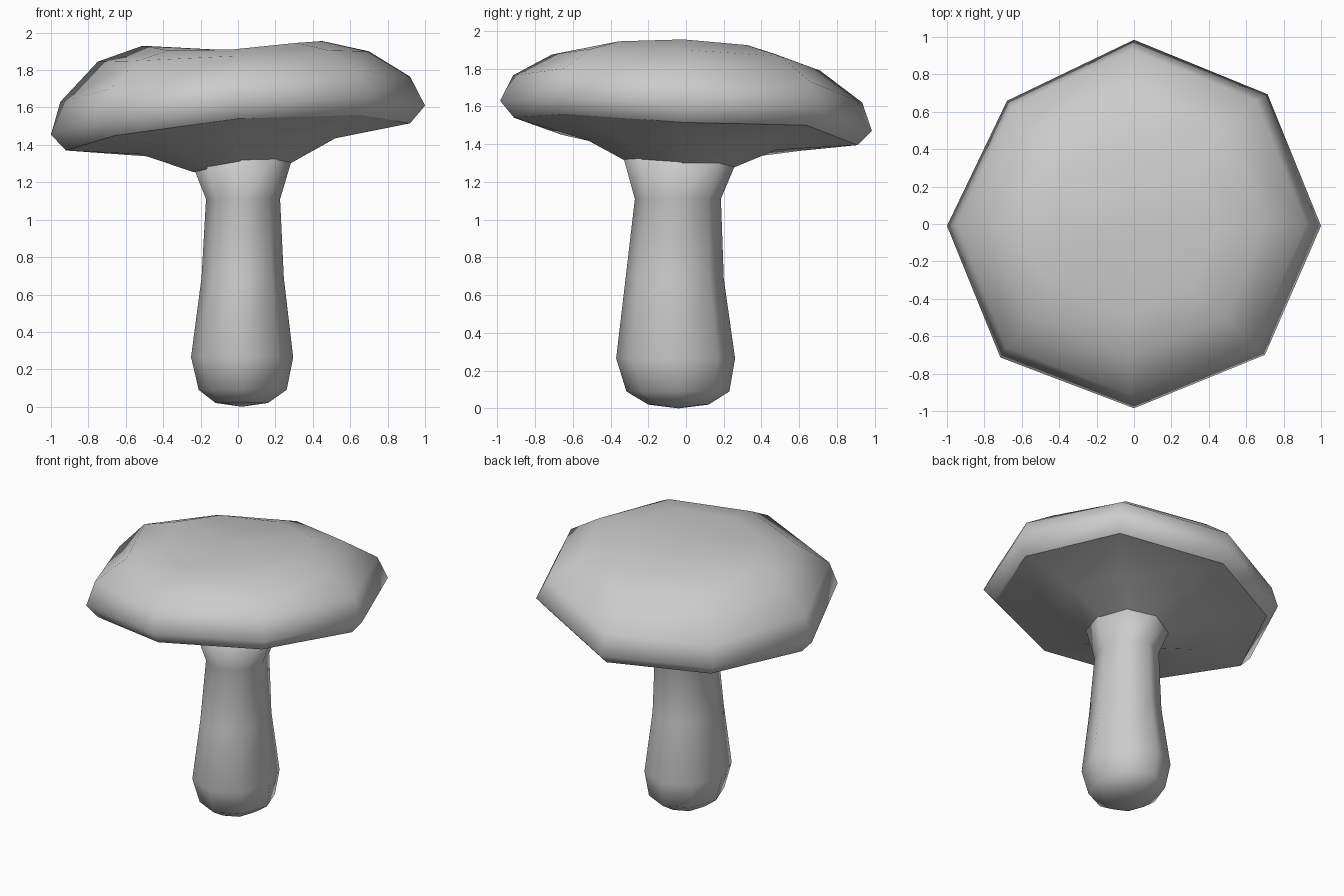
import bpy, bmesh
from math import cos, sin, tau

SIDES = 8


def skin(name, rings, first, last, sharp_ring=None):
    """Loft octagon rings, closing both ends with a fan to a point."""
    bm = bmesh.new()
    loops = [[bm.verts.new(p) for p in ring] for ring in rings]
    for a, b in zip(loops, loops[1:]):
        for i in range(SIDES):
            j = (i + 1) % SIDES
            bm.faces.new((a[i], a[j], b[j], b[i]))
    for loop, tip in ((loops[0], first), (loops[-1], last)):
        v = bm.verts.new(tip)
        for i in range(SIDES):
            bm.faces.new((loop[i], loop[(i + 1) % SIDES], v))
    bmesh.ops.recalc_face_normals(bm, faces=bm.faces)
    for f in bm.faces:
        f.smooth = True
    if sharp_ring is not None:
        loop = loops[sharp_ring]
        for i in range(SIDES):
            bm.edges.get((loop[i], loop[(i + 1) % SIDES])).smooth = False
    me = bpy.data.meshes.new(name)
    bm.to_mesh(me)
    bm.free()
    ob = bpy.data.objects.new(name, me)
    bpy.context.collection.objects.link(ob)
    return ob


def ring(cx, cy, rx, ry, zs, wobble=(1,) * SIDES):
    return [(cx + rx * w * cos(tau * i / SIDES), cy + ry * w * sin(tau * i / SIDES), z)
            for i, (z, w) in enumerate(zip(zs, wobble))]


# Cap: tilted uneven rings from the underside neck, round the rim, to the dished top
wob = (1, 1.01, 1.01, 0.96, 1, 1.01, 0.99, 0.99)
cap_rings = [
    ring(0.01, -0.02, 0.25, 0.27, (1.29, 1.29, 1.275, 1.255, 1.255, 1.27, 1.295, 1.30)),
    ring(0, -0.02, 0.52, 0.50, (1.435, 1.41, 1.37, 1.33, 1.35, 1.385, 1.42, 1.445)),
    ring(0, -0.01, 0.92, 0.91, (1.515, 1.50, 1.395, 1.365, 1.37, 1.45, 1.54, 1.56), wob),
    ring(0, -0.01, 1.00, 0.985, (1.61, 1.585, 1.47, 1.435, 1.455, 1.54, 1.63, 1.65), wob),
    ring(-0.015, 0, 0.935, 0.925, (1.765, 1.73, 1.62, 1.58, 1.63, 1.70, 1.765, 1.80), wob),
    ring(-0.025, 0, 0.725, 0.71, (1.90, 1.865, 1.79, 1.775, 1.845, 1.85, 1.875, 1.905)),
    ring(-0.03, -0.015, 0.48, 0.48, (1.955, 1.925, 1.88, 1.89, 1.93, 1.905, 1.91, 1.945)),
]
skin("mushroom_cap", cap_rings, (0.01, -0.02, 1.26), (-0.03, -0.01, 1.905), sharp_ring=2)

# Stem: bulbous foot, tapering up, flaring into the cap
stem_profile = [  # centre x, centre y, radius x, radius y, z
    (0.02, -0.04, 0.14, 0.16, 0.02),
    (0.025, -0.043, 0.235, 0.273, 0.09),
    (0.022, -0.055, 0.273, 0.315, 0.265),
    (0.025, -0.06, 0.22, 0.26, 0.69),
    (0.027, -0.043, 0.198, 0.228, 1.11),
    (0.015, -0.025, 0.285, 0.315, 1.36),
]
stem_rings = [ring(cx, cy, rx, ry, (z,) * SIDES) for cx, cy, rx, ry, z in stem_profile]
skin("mushroom_stem", stem_rings, (0.02, -0.04, 0), (0.015, -0.025, 1.40))
